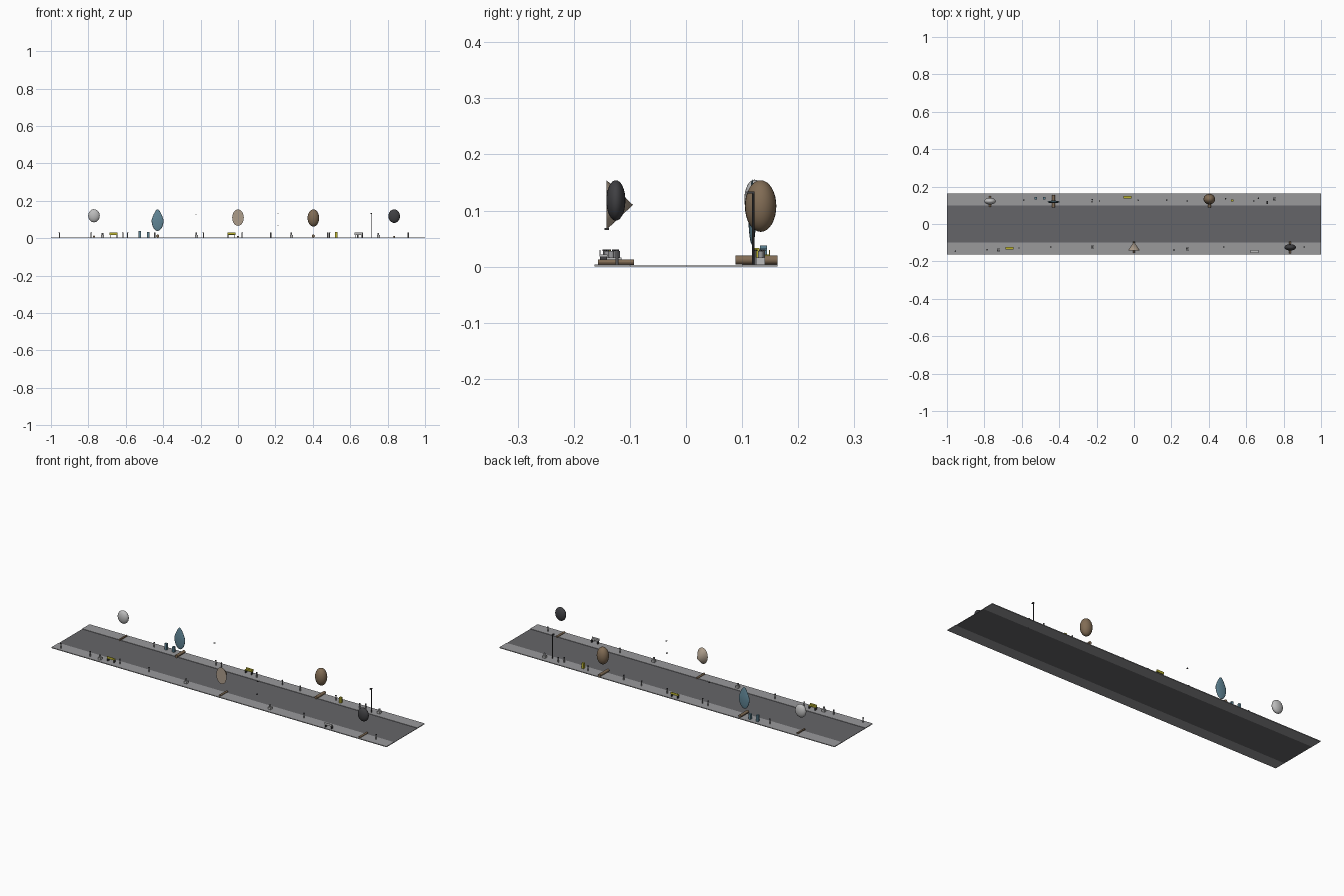
import bpy, math

def mat(name, c):
    m = bpy.data.materials.new(name)
    m.diffuse_color = (*c, 1)
    return m

ROAD = mat("asphalt", (0.13, 0.13, 0.14))
WALK = mat("pavement", (0.32, 0.32, 0.33))
BROWN = mat("brown", (0.22, 0.15, 0.09))
TAN = mat("tan", (0.42, 0.34, 0.26))
BLUE = mat("blue", (0.12, 0.24, 0.31))
DARK = mat("dark", (0.05, 0.05, 0.055))
PALE = mat("pale", (0.5, 0.5, 0.5))
YELLOW = mat("yellow", (0.5, 0.45, 0.03))

def finish(name, m, smooth=False):
    o = bpy.context.object
    o.name = name
    o.data.materials.append(m)
    if smooth:
        bpy.ops.object.shade_smooth_by_angle()
    return o

def box(name, m, lo, hi):
    c = [(a + b) / 2 for a, b in zip(lo, hi)]
    bpy.ops.mesh.primitive_cube_add(size=1, location=c)
    o = bpy.context.object
    o.scale = [b - a for a, b in zip(lo, hi)]
    return finish(name, m)

def cyl(name, m, loc, r, h, rot=(0, 0, 0), n=12):
    bpy.ops.mesh.primitive_cylinder_add(vertices=n, radius=r, depth=h, location=loc, rotation=rot)
    return finish(name, m, True)

def blob(name, m, loc, size):
    bpy.ops.mesh.primitive_uv_sphere_add(segments=24, ring_count=16, radius=1, location=loc)
    o = bpy.context.object
    o.scale = size
    return finish(name, m, True)

def log(name, x, y0, y1, r, z):
    return cyl(name, BROWN, (x, (y0 + y1) / 2, z), r, y1 - y0, (math.pi / 2, 0, 0))

# road and pavements
box("road", ROAD, (-1, -0.1, 0), (1, 0.1, 0.002))
box("front_pavement", WALK, (-1, -0.163, 0), (1, -0.1, 0.004))
box("back_pavement", WALK, (-1, 0.1, 0), (1, 0.163, 0.004))

# tree crowns floating over lying trunks
blob("pale_crown", PALE, (-0.77, 0.122, 0.12), (0.031, 0.018, 0.035))
blob("dark_crown", DARK, (0.835, -0.125, 0.118), (0.031, 0.017, 0.036))
blob("brown_crown", BROWN, (0.403, 0.133, 0.108), (0.031, 0.028, 0.046))
teardrop = blob("teardrop_crown", BLUE, (-0.43, 0.118, 0.097), (0.032, 0.007, 0.058))
for v in teardrop.data.vertices:
    taper = 1 - 0.45 * max(v.co.z, 0)
    v.co.x *= taper
    v.co.y *= taper
bpy.ops.mesh.primitive_cone_add(vertices=24, radius1=1, radius2=0, depth=1,
                                location=(0, -0.118, 0.11), rotation=(-math.pi / 2, 0, 0))
bpy.context.object.scale = (0.031, 0.044, 0.047)
finish("cone_crown", TAN, True)
log("pale_trunk", -0.77, 0.09, 0.15, 0.005, 0.009)
log("teardrop_trunk", -0.43, 0.088, 0.155, 0.008, 0.012)
log("brown_trunk", 0.403, 0.088, 0.163, 0.008, 0.012)
log("cone_trunk", 0, -0.155, -0.093, 0.005, 0.008)
log("dark_trunk", 0.835, -0.157, -0.093, 0.005, 0.008)

# benches: seat, back and two end legs
def bench(x, y, m, side):
    box("bench_seat", m, (x - 0.021, y - 0.007, 0.018), (x + 0.021, y + 0.007, 0.022))
    yb = y + side * 0.006
    box("bench_back", m, (x - 0.021, yb - 0.001, 0.022), (x + 0.021, yb + 0.001, 0.03))
    for s in (-1, 1):
        box("bench_leg", DARK, (x + s * 0.018 - 0.002, y - 0.006, 0.004),
            (x + s * 0.018 + 0.002, y + 0.006, 0.018))

bench(-0.665, -0.13, YELLOW, -1)
bench(-0.035, 0.143, YELLOW, 1)
bench(0.645, -0.147, PALE, -1)

# litter bins
for x, y, m, h in ((-0.525, 0.138, BLUE, 0.038), (-0.48, 0.138, BLUE, 0.032),
                   (0.525, 0.125, YELLOW, 0.033)):
    box("bin", m, (x - 0.006, y - 0.006, 0.004), (x + 0.006, y + 0.006, h))
for x, y in ((-0.725, -0.14), (-0.223, -0.123), (0.285, -0.133), (0.75, 0.133)):
    box("planter", PALE, (x - 0.008, y - 0.008, 0.004), (x + 0.008, y + 0.008, 0.016))
    cyl("planter_top", WALK, (x, y, 0.022), 0.005, 0.012)

# bollards
for x, y in ((-0.955, -0.145), (-0.785, -0.138), (-0.615, -0.128), (-0.445, -0.123),
             (0.48, -0.123), (0.91, -0.123), (-0.59, 0.128), (-0.223, 0.13), (-0.185, 0.123),
             (0.022, 0.128), (0.175, 0.128), (0.285, 0.123), (0.49, 0.135),
             (0.64, 0.123), (0.665, 0.138)):
    cyl("bollard", WALK, (x, y, 0.016), 0.003, 0.024, n=8)
    cyl("bollard_cap", DARK, (x, y, 0.029), 0.004, 0.003, n=8)

# tall lamp post and small floating lamp heads
cyl("lamp_post", DARK, (0.712, 0.12, 0.067), 0.002, 0.126, n=8)
box("lamp_arm", DARK, (0.708, 0.108, 0.13), (0.716, 0.122, 0.134))
for x, y, z in ((-0.225, 0.12, 0.126), (0.213, -0.141, 0.067), (0.213, -0.138, 0.134)):
    box("lamp_head", DARK, (x - 0.003, y - 0.004, z - 0.0015), (x + 0.003, y + 0.004, z + 0.0015))
